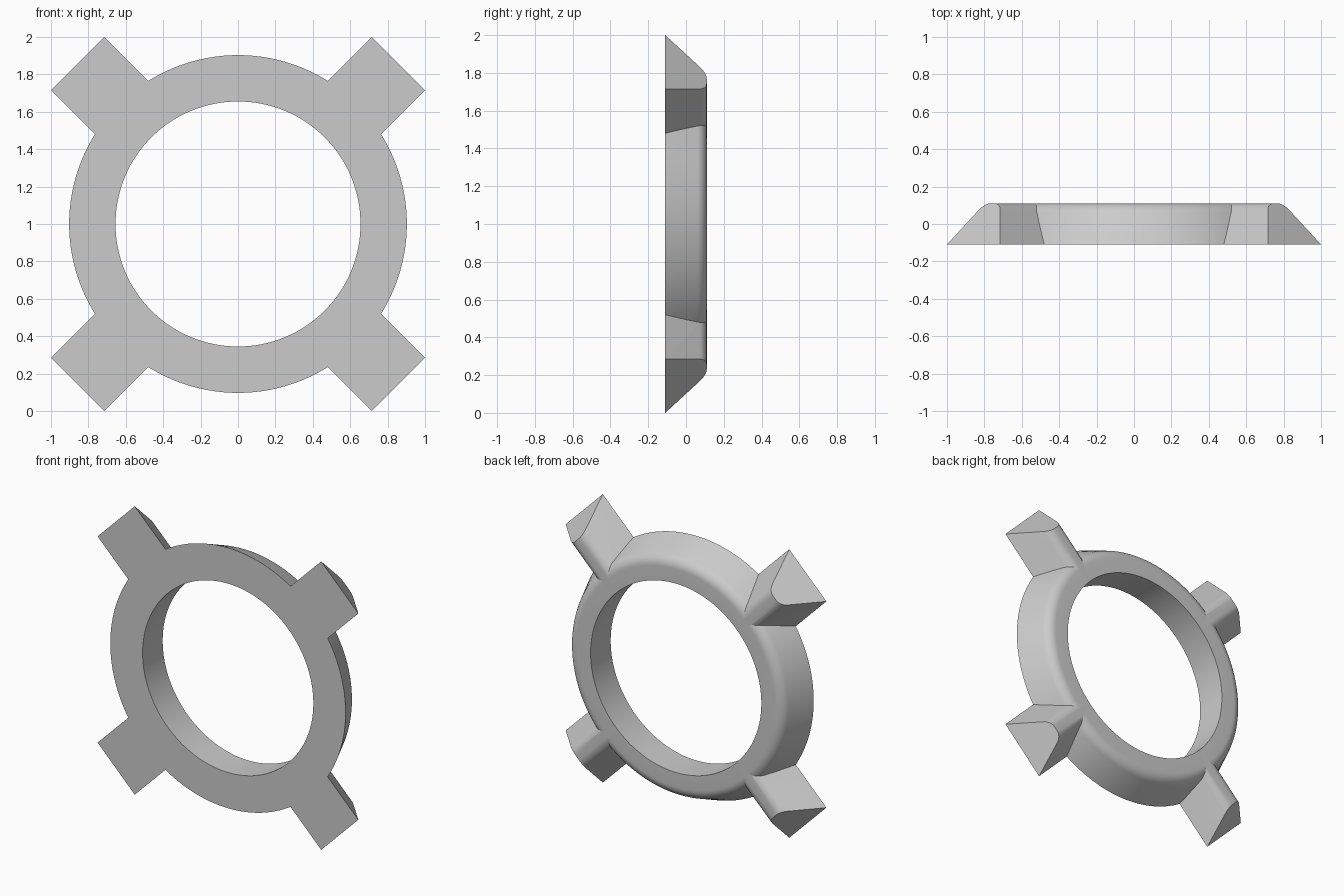
import bpy, bmesh, math
from mathutils import Matrix, Vector

cube = bpy.data.objects.get("Cube")
if cube:
    bpy.data.objects.remove(cube, do_unlink=True)

FRONT, BACK = -0.11, 0.11
HOLE, RIM = 0.655, 0.903
SEGMENTS = 128

grey = bpy.data.materials.new("light grey")
grey.use_nodes = True
colour = (0.6, 0.6, 0.6, 1)
grey.diffuse_color = colour
grey.node_tree.nodes["Principled BSDF"].inputs["Base Color"].default_value = colour


def sloped_side(width, slope, radius, steps=8):
    """Half profile: a leaning wall rounded into the flat back, as (width, y)."""
    angle = math.atan2(1, slope)
    corner = width - slope * (BACK - FRONT)
    cx, cy = corner - radius * math.tan(angle / 2), BACK - radius
    arc = [angle * (1 - i / steps) for i in range(steps + 1)]
    return [(width, FRONT)] + [(cx + radius * math.sin(a), cy + radius * math.cos(a)) for a in arc]


def make_object(name, bm):
    bmesh.ops.recalc_face_normals(bm, faces=bm.faces)
    mesh = bpy.data.meshes.new(name)
    bm.to_mesh(mesh)
    bm.free()
    mesh.materials.append(grey)
    obj = bpy.data.objects.new(name, mesh)
    bpy.context.collection.objects.link(obj)
    return obj


def bridge(bm, loop_a, loop_b):
    n = len(loop_a)
    for i in range(n):
        j = (i + 1) % n
        bm.faces.new((loop_a[i], loop_a[j], loop_b[j], loop_b[i]))


# Ring: closed profile swept round the y axis
bm = bmesh.new()
profile = [(HOLE, FRONT)] + sloped_side(RIM, 0.43, 0.08) + [(HOLE, BACK)]
loops = []
for s in range(SEGMENTS):
    a = 2 * math.pi * s / SEGMENTS
    loops.append([bm.verts.new((r * math.cos(a), y, r * math.sin(a))) for r, y in profile])
for s in range(SEGMENTS):
    bridge(bm, loops[s], loops[(s + 1) % SEGMENTS])
ring = make_object("ring_with_lugs", bm)

# Lugs: four rounded ridges with slanted ends
LUG_SLOPE, LUG_END, LUG_START = 0.65, 1.213, 0.72
bm = bmesh.new()
half = sloped_side(0.2015, LUG_SLOPE, 0.08)
section = half + [(-w, y) for w, y in reversed(half)]
for k in range(4):
    turn = Matrix.Rotation(math.radians(45 + 90 * k), 3, 'Y')
    inner = [bm.verts.new(turn @ Vector((LUG_START, y, w))) for w, y in section]
    outer = [bm.verts.new(turn @ Vector((LUG_END - LUG_SLOPE * (y - FRONT), y, w)))
             for w, y in section]
    bridge(bm, inner, outer)
    bm.faces.new(inner)
    bm.faces.new(outer)
lugs = make_object("lugs", bm)

# Join into one solid
union = ring.modifiers.new("Union", 'BOOLEAN')
union.operation = 'UNION'
union.solver = 'EXACT'
union.object = lugs
bpy.ops.object.select_all(action='DESELECT')
bpy.context.view_layer.objects.active = ring
ring.select_set(True)
bpy.ops.object.modifier_apply(modifier=union.name)
bpy.data.objects.remove(lugs, do_unlink=True)
ring.location.z = 1.0
bpy.ops.object.shade_smooth_by_angle(angle=math.radians(25))
